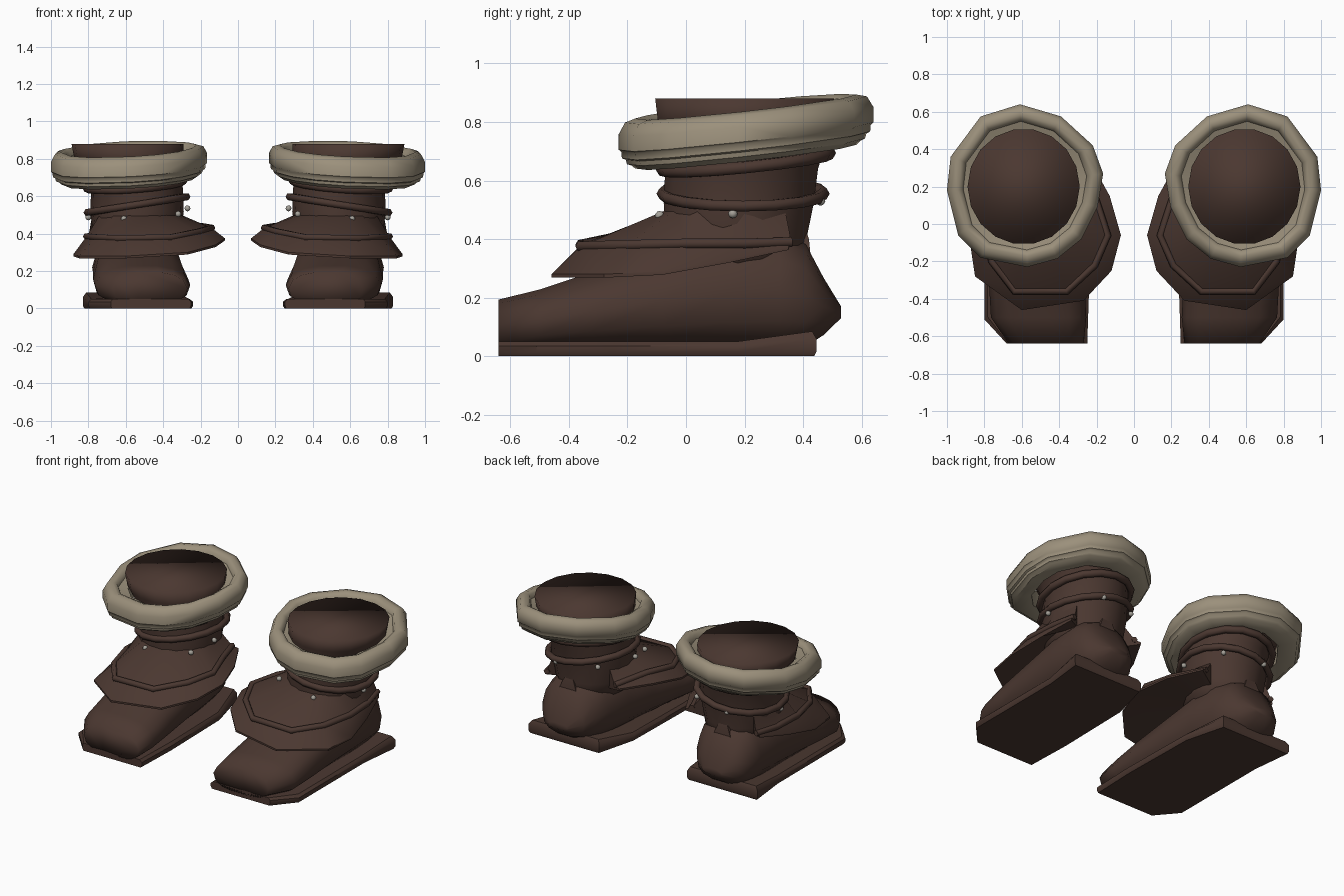
import bpy, bmesh, math
from mathutils import Vector

if "Cube" in bpy.data.objects:
    bpy.data.objects.remove(bpy.data.objects["Cube"])


def material(name, rgb):
    m = bpy.data.materials.new(name)
    m.diffuse_color = (*rgb, 1)
    m.use_nodes = True
    m.node_tree.nodes["Principled BSDF"].inputs["Base Color"].default_value = m.diffuse_color
    return m


LEATHER = material("dark brown leather", (0.070, 0.039, 0.030))
FUR = material("pale fur", (0.33, 0.28, 0.20))
METAL = material("grey metal", (0.38, 0.36, 0.32))


def finish(name, bm, mat, angle=40):
    """Turn a bmesh into a smooth-shaded object mirrored to the other boot."""
    bmesh.ops.recalc_face_normals(bm, faces=bm.faces[:])
    me = bpy.data.meshes.new(name)
    bm.to_mesh(me)
    bm.free()
    me.materials.append(mat)
    ob = bpy.data.objects.new(name, me)
    bpy.context.collection.objects.link(ob)
    bpy.ops.object.select_all(action='DESELECT')
    ob.select_set(True)
    bpy.context.view_layer.objects.active = ob
    bpy.ops.object.shade_smooth_by_angle(angle=math.radians(angle))
    ob.modifiers.new("other_boot", 'MIRROR').use_mirror_merge = False
    return ob


def loft(name, rings, mat, closed=False, angle=40):
    """Skin a list of closed rings; cap the ends unless the path is closed."""
    bm = bmesh.new()
    rows = [[bm.verts.new(p) for p in r] for r in rings]
    n = len(rows[0])
    for i in range(len(rows) if closed else len(rows) - 1):
        a, b = rows[i], rows[(i + 1) % len(rows)]
        for j in range(n):
            k = (j + 1) % n
            bm.faces.new((a[j], a[k], b[k], b[j]))
    if not closed:
        bm.faces.new(rows[0])
        bm.faces.new(rows[-1])
    return finish(name, bm, mat, angle)


def tube(name, path, r, mat, closed=False):
    """Six-sided cord along a path."""
    path = [Vector(p) for p in path]
    n, rings = len(path), []
    for i, p in enumerate(path):
        a = path[(i - 1) % n] if closed or i else p
        b = path[(i + 1) % n] if closed or i < n - 1 else p
        t = (b - a).normalized()
        side = t.cross(Vector((0, 0, 1))).normalized()
        up = side.cross(t)
        rings.append([p + r * (math.cos(w) * side + math.sin(w) * up)
                      for w in (math.tau * k / 6 for k in range(6))])
    return loft(name, rings, mat, closed, 65)


def oval(cx, cy, rx, ry, n, z):
    """Horizontal oval; z is a function of x and y."""
    pts = []
    for k in range(n):
        a = math.tau * k / n
        x, y = cx + rx * math.cos(a), cy + ry * math.sin(a)
        pts.append((x, y, z(x, y)))
    return pts


# Sole: thin slab with a narrow lip, rising towards the heel
outline = [(0.25, -0.64), (0.68, -0.64), (0.80, -0.51), (0.80, -0.25),
           (0.80, 0.18), (0.83, 0.445), (0.32, 0.445), (0.25, 0.18), (0.24, -0.34)]
rings = []
for s, z, rise in ((0.97, 0.0, 0), (1, 0.015, 0), (1, 0.035, 0.025), (0.94, 0.05, 0.035)):
    rings.append([(0.53 + (x - 0.53) * s, y if y < -0.6 else y * (1 + s) / 2,
                   z + rise * max(0, min(1, (y - 0.18) / 0.26))) for x, y in outline])
loft("sole", rings, LEATHER)

# Foot: rounded sections from blunt toe to bulging heel, narrower on top
rings = []
for y, cx, hw, z0, z1 in ((-0.64, 0.47, 0.20, 0.02, 0.195), (-0.50, 0.51, 0.255, 0.02, 0.23),
                          (-0.32, 0.52, 0.255, 0.02, 0.29), (-0.08, 0.53, 0.245, 0.02, 0.36),
                          (0.15, 0.54, 0.24, 0.02, 0.42), (0.32, 0.55, 0.22, 0.02, 0.43),
                          (0.41, 0.56, 0.195, 0.03, 0.385), (0.47, 0.56, 0.15, 0.07, 0.27),
                          (0.53, 0.56, 0.07, 0.13, 0.17)):
    ring = []
    for k in range(14):
        a = math.tau * k / 14
        c, s = math.cos(a), math.sin(a)
        taper = 1 - 0.12 * max(0, s)
        ring.append((cx + taper * hw * math.copysign(abs(c) ** 0.75, c), y,
                     (z0 + z1) / 2 + (z1 - z0) / 2 * math.copysign(abs(s) ** 0.8, s)))
    rings.append(ring)
loft("foot", rings, LEATHER, angle=110)

# Shaft: leather tube widening to a closed top
loft("shaft", [oval(cx, cy, rx, ry, 18, lambda x, y, z=z: z) for z, cx, cy, rx, ry in (
    (0.28, 0.54, 0.18, 0.20, 0.24), (0.40, 0.54, 0.17, 0.235, 0.245),
    (0.52, 0.54, 0.18, 0.25, 0.26), (0.64, 0.54, 0.19, 0.245, 0.265),
    (0.72, 0.56, 0.20, 0.26, 0.28), (0.80, 0.585, 0.20, 0.29, 0.30),
    (0.88, 0.59, 0.20, 0.30, 0.31))], LEATHER, angle=110)

# Flared skirt over the instep: cord line and outer rim, inner side to outer side
cord = [(0.28, 0.34, 0.42), (0.20, 0.12, 0.44), (0.14, -0.06, 0.43), (0.21, -0.22, 0.41),
        (0.36, -0.36, 0.38), (0.64, -0.36, 0.375), (0.76, -0.20, 0.38),
        (0.81, 0.0, 0.385), (0.80, 0.20, 0.385), (0.76, 0.36, 0.39)]
rim = [(0.24, 0.35, 0.41), (0.13, 0.15, 0.40), (0.07, -0.06, 0.375), (0.12, -0.25, 0.34),
       (0.27, -0.41, 0.30), (0.60, -0.46, 0.28), (0.85, -0.28, 0.28),
       (0.88, -0.08, 0.29), (0.84, 0.14, 0.33), (0.78, 0.35, 0.375)]
rings = []
for c, r in zip(cord, rim):
    d = Vector((c[0] - 0.54, c[1] - 0.18)).normalized()
    top = (0.54 + d.x * 0.24, 0.18 + d.y * 0.25, 0.50)
    low = (0.54 + d.x * 0.21, 0.18 + d.y * 0.21, 0.36)
    rings.append([top, c, r, (r[0], r[1], r[2] - 0.012), low])
loft("instep_skirt", rings, LEATHER, angle=35)
tube("skirt_cord", cord, 0.019, LEATHER)

# Cords wrapped around the shaft
tube("ankle_cord", oval(0.54, 0.195, 0.265, 0.275, 16,
                        lambda x, y: 0.555 - 0.16 * (x - 0.54)), 0.021, LEATHER, True)
tube("upper_cord", oval(0.55, 0.205, 0.26, 0.285, 16,
                        lambda x, y: 0.665 + 0.1 * (y - 0.2) - 0.08 * (x - 0.55)),
     0.023, LEATHER, True)

# Heel tab: pointed patch at the back of the shaft
loft("heel_tab", [[(0.56 + w, y, z), (0.56 - w, y, z), (0.56 - w, y - 0.06, z),
                   (0.56 + w, y - 0.06, z)]
                  for w, y, z in ((0.008, 0.40, 0.46), (0.04, 0.42, 0.40), (0.06, 0.425, 0.35))],
     LEATHER)

# Fur cuff: tilted uneven oval, stepped underneath, with an inner band meeting the shaft
cuff_outline = [(0.61, 0.64), (0.39, 0.575), (0.22, 0.42), (0.165, 0.27), (0.195, 0.09),
                (0.28, -0.08), (0.41, -0.185), (0.57, -0.23), (0.82, -0.18),
                (0.94, -0.06), (1.0, 0.18), (0.98, 0.36), (0.82, 0.575)]
cuff = [(0.66, 0.80), (0.79, 0.815), (0.81, 0.84), (0.87, 0.853), (0.95, 0.843),
        (1.0, 0.805), (1.0, 0.752), (0.98, 0.745), (0.975, 0.722), (0.945, 0.716),
        (0.935, 0.700), (0.90, 0.694), (0.87, 0.682), (0.66, 0.69)]
rings = []
for s, z in cuff:
    ring = []
    for px, py in cuff_outline:
        dx, dy = (px - 0.585) * s, (py - 0.205) * s
        ring.append((0.585 + dx, 0.205 + dy, z + 0.11 * dy - 0.045 * dx))
    rings.append(ring)
loft("fur_cuff", rings, FUR, True, 50)

# Metal beads below the ankle cord
bm = bmesh.new()
for p in ((0.32, -0.03, 0.505), (0.61, -0.09, 0.48), (0.80, 0.16, 0.487),
          (0.27, 0.14, 0.535), (0.36, 0.40, 0.54), (0.62, 0.46, 0.53)):
    res = bmesh.ops.create_icosphere(bm, subdivisions=2, radius=0.016)
    bmesh.ops.translate(bm, verts=res["verts"], vec=p)
finish("beads", bm, METAL)
